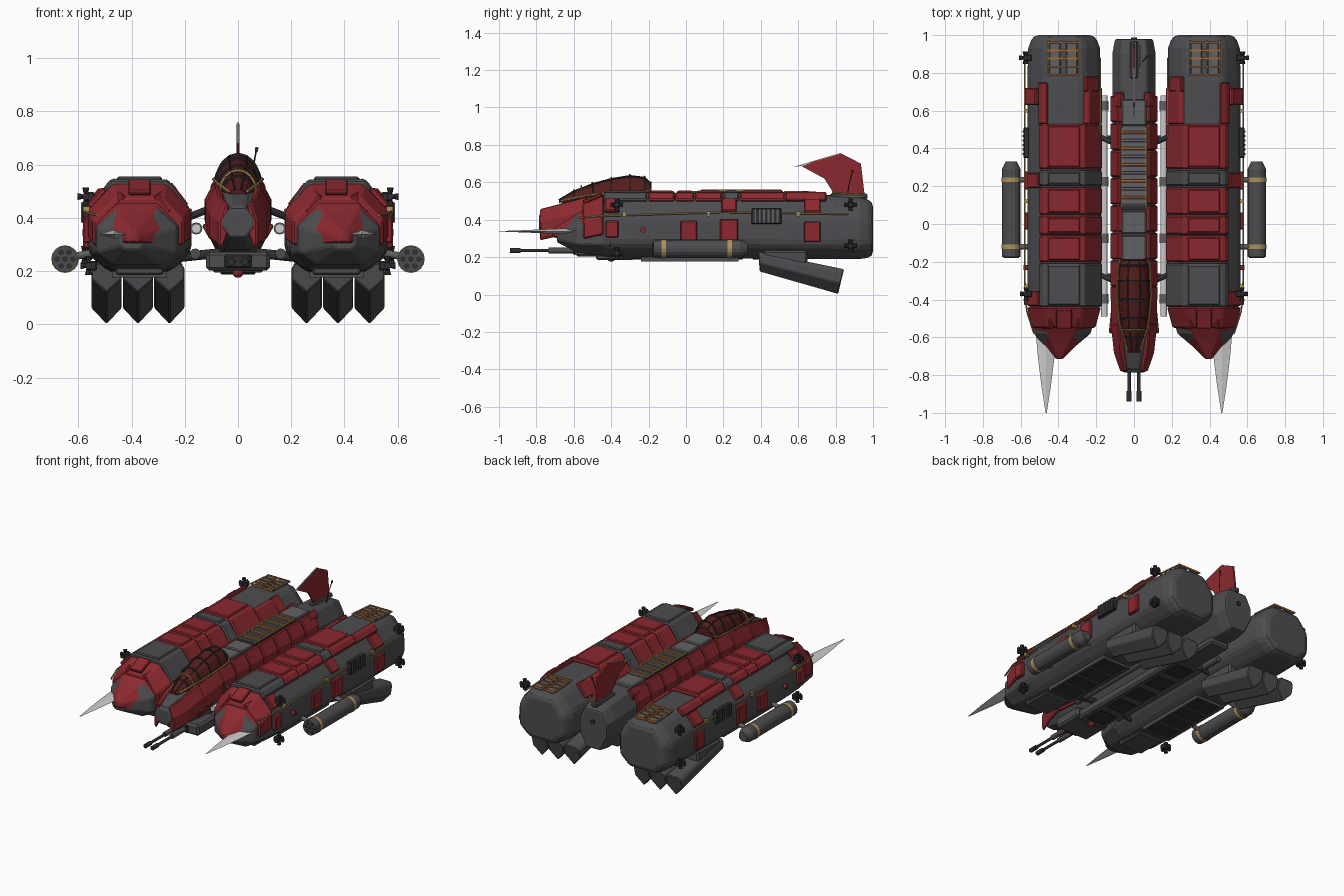
import bpy, bmesh, math
from mathutils import Vector

if "Cube" in bpy.data.objects:
    bpy.data.objects.remove(bpy.data.objects["Cube"])

def mat(name, r, g, b):
    m = bpy.data.materials.new(name)
    m.diffuse_color = (r, g, b, 1)
    m.use_nodes = True
    m.node_tree.nodes["Principled BSDF"].inputs["Base Color"].default_value = m.diffuse_color
    return m
DARK, MID = mat("dark_grey", .075, .075, .08), mat("mid_grey", .12, .12, .125)
BLACK, RED = mat("black_grey", .03, .03, .033), mat("red", .26, .022, .028)
GLASS, GOLD = mat("dark_red_glass", .09, .012, .012), mat("gold", .42, .29, .1)
ORANGE, STEEL = mat("orange", .4, .13, .03), mat("steel", .55, .55, .55)

def finish(name, bm, m, bevel=0, seg=1):
    bmesh.ops.recalc_face_normals(bm, faces=bm.faces[:])
    me = bpy.data.meshes.new(name)
    bm.to_mesh(me)
    bm.free()
    me.materials.append(m)
    o = bpy.data.objects.new(name, me)
    bpy.context.collection.objects.link(o)
    if bevel:
        b = o.modifiers.new("bevel", 'BEVEL')
        b.width, b.segments, b.limit_method, b.angle_limit = bevel, seg, 'ANGLE', .5
    return o

def loft(name, rings, m, bevel=0, seg=1):
    bm = bmesh.new()
    vs = [[bm.verts.new(p) for p in r] for r in rings]
    n = len(rings[0])
    for a, b in zip(vs, vs[1:]):
        for i in range(n):
            bm.faces.new((a[i], a[(i + 1) % n], b[(i + 1) % n], b[i]))
    bm.faces.new(vs[0])
    bm.faces.new(vs[-1])
    return finish(name, bm, m, bevel, seg)

def prism(name, y0, y1, pts, m, s=1, cx=0, bevel=.006):
    return loft(name, [[(s * (cx + x), y, z) for x, z in pts] for y in (y0, y1)], m, bevel)

def box(name, c, d, m, bevel=0, rot=None):
    bm = bmesh.new()
    bmesh.ops.create_cube(bm, size=1)
    bmesh.ops.scale(bm, vec=d, verts=bm.verts)
    o = finish(name, bm, m, bevel)
    o.location = c
    if rot: o.rotation_euler = rot
    return o

def rod(name, a, b, r, m, r2=None, n=12):
    a, b = Vector(a), Vector(b)
    bm = bmesh.new()
    bmesh.ops.create_cone(bm, cap_ends=True, segments=n, radius1=r, radius2=r if r2 is None else r2, depth=(b - a).length)
    o = finish(name, bm, m)
    o.location = (a + b) / 2
    o.rotation_mode = 'QUATERNION'
    o.rotation_quaternion = (b - a).to_track_quat('Z', 'Y')
    return o

def path(name, pts, r, m):
    for a, b in zip(pts, pts[1:]):
        rod(name, a, b, r, m, n=6)

SIDE = [(-.56, 0), (.56, 0), (1, .22), (1, .67), (.52, 1), (-.52, 1), (-1, .67), (-1, .22)]
UPPER = [(-1, .3), (1, .3), (1, .67), (.52, 1), (-.52, 1), (-1, .67)]
CORE = [(-.5, 0), (.5, 0), (1, .38), (1, .7), (.6, 1), (-.6, 1), (-1, .7), (-1, .38)]
def sections(prof, rows, s=1):
    # each row: y, centre x, half width, bottom z, top z
    return [[(s * (cx + u * hw), y, z0 + v * (z1 - z0)) for u, v in prof] for y, cx, hw, z0, z1 in rows]

C = .37
for s in (1, -1):
    # side hull and dark nose
    loft("side_hull", sections(SIDE, [(-.46, C, .185, .2, .51), (-.3, C, .195, .195, .525), (.75, C, .195, .19, .53),
         (.93, C, .19, .19, .52), (1, C, .165, .2, .5)], s), DARK, .03, 2)
    loft("side_nose_core", sections(SIDE, [(-.4, C, .185, .2, .5), (-.58, C + .01, .15, .225, .43),
         (-.69, C + .03, .04, .28, .35)], s), DARK, .006)
    # red nose armour in overlapping tiers
    loft("nose_armour_rear", sections(UPPER, [(-.44, C, .195, .23, .53), (-.55, C + .005, .17, .22, .475)], s), RED, .008)
    loft("nose_armour_front", sections(UPPER, [(-.52, C + .005, .165, .225, .475), (-.6, C + .015, .12, .24, .42),
         (-.715, C + .025, .018, .29, .35)], s), RED, .006)
    for k in (-1, 0, 1):
        box("nose_plate", (s * (C + k * .1), -.5, .515 - .05 * abs(k)), (.085, .11, .02), RED, .005, (.4, s * k * .85, 0))
    # nose blade
    loft("nose_blade", [[(s * x, y, .338 + t) for x, t in ((.465 - w, 0), (.465, h), (.465 + w, 0), (.465, -h))]
         for y, w, h in ((-.58, .055, .018), (-.72, .042, .012), (-.85, .026, .007), (-1, .003, .001))], STEEL)
    # top armour rows
    top = [(-.205, .41), (-.107, .545), (.107, .545), (.135, .508), (.1, .46), (-.17, .40)]
    for y0, y1, m in ((.29, .53, RED), (.2, .283, DARK), (.05, .193, RED), (-.055, .043, RED), (-.2, -.062, RED), (-.44, -.208, DARK)):
        prism("top_armour", y0, y1, top, m, s, C, .008)
        box("armour_cap", (s * C, (y0 + y1) / 2, .545), (.17, y1 - y0 - .02, .02), m, .006)
    prism("inner_rear_strip", .53, .72, [(-.205, .41), (-.13, .525), (-.1, .52), (-.17, .4)], RED, s, C)
    prism("inner_rear_tip", .7, .78, [(-.185, .45), (-.12, .535), (-.1, .52), (-.16, .44)], RED, s, C)
    prism("outer_rear_strip", .53, .75, [(.085, .53), (.09, .55), (.115, .54), (.14, .505), (.12, .49)], RED, s, C)
    # outer side panels
    for y, z, h, w in ((.015, .34, .11, .09), (.23, .345, .12, .095), (.675, .335, .11, .09), (-.395, .35, .09, .07)):
        box("side_panel", (s * .567, y, z), (.03, w, h), RED, .006)
    box("upper_side_panel", (s * .54, .675, .47), (.03, .09, .09), RED, .006, (0, -s * .7, 0))
    for y in (-.395, .23):
        box("upper_side_panel", (s * .53, y, .475), (.025, .08, .09), RED, .006, (0, -s * .72, 0))
    box("vent_frame", (s * .57, .43, .42), (.03, .16, .085), BLACK, .004)
    for i in range(6):
        box("vent_slat", (s * .585, .37 + i * .024, .42), (.012, .01, .075), MID)
    rod("port_light", (s * .55, -.23, .345), (s * .585, -.23, .345), .014, RED)
    # gold side pipes
    path("side_pipe", [(s * x, y, z) for x, y, z in ((.53, -.58, .41), (.568, -.46, .42), (.578, -.3, .425), (.578, .2, .44), (.578, .87, .43))], .005, GOLD)
    for y in (-.33, .12, .6):
        box("pipe_clamp", (s * .57, y, .43), (.025, .018, .025), GOLD)
    path("inner_pipe", [(s * .18, .48, .43), (s * .178, .88, .43)], .005, GOLD)
    # manoeuvring thruster clusters
    for y, z, x in ((.88, .48, .56), (.88, .26, .565), (-.37, .48, .56), (-.37, .22, .55)):
        box("thruster_block", (s * x, y, z), (.04, .035, .035), BLACK, .005)
        for d in ((0, 1, 0), (0, -1, 0), (0, 0, 1), (0, 0, -1), (.9, 0, 0)):
            e = Vector((s * (x + .012), y, z))
            rod("thruster_bell", e, e + Vector((s * d[0], d[1], d[2])) * .034, .006, BLACK, .013, 8)
    # rear top ladders
    for x in (.295, .385, .455):
        path("rear_ladder_rail", [(s * x, .78, .545), (s * x, .97, .53)], .005, GOLD)
    for i in range(5):
        y = .79 + i * .043
        box("rear_ladder_rung", (s * .375, y, .54 - i * .002), (.16, .009, .012), ORANGE)
    for x in (.33, .42):
        box("rear_ladder_base", (s * x, .875, .525), (.06, .17, .02), MID, .004)
    # missile pod
    rod("pod_body", (s * .65, -.175, .245), (s * .65, .29, .245), .049, DARK, n=16)
    rod("pod_tail", (s * .65, .29, .245), (s * .65, .33, .245), .049, DARK, .03, 16)
    for y in (-.12, .235):
        rod("pod_band", (s * .65, y - .012, .245), (s * .65, y + .012, .245), .052, GOLD, n=16)
        rod("pod_strut", (s * .54, y, .27), (s * .64, y, .25), .014, MID)
    for k in range(7):
        a, r = k * math.pi / 3, .03 if k < 6 else 0
        x, z = s * .65 + r * math.cos(a), .245 + r * math.sin(a)
        rod("pod_tube", (x, -.179, z), (x, -.16, z), .011, BLACK)
    # belly engines, tilted with V shaped keels
    for k in (-1, 0, 1):
        x = s * (.376 + k * .118)
        w = .057
        eng = [(-w, .45), (0, 0), (w, .45), (w, .85), (w - .015, 1), (.015 - w, 1), (-w, .85)]
        loft("belly_engine", [[(x + u, y0 + v * dy, z0 + v * (z1 - z0)) for u, v in eng]
             for y0, dy, z0, z1 in ((.395, -.01, .12, .23), (.812, .033, 0, .135))], DARK, .005)
        box("engine_mount", (x, .53, .2), (.1, .24, .07), DARK, .01)
    # belly doors
    box("belly_panel", (s * C, .02, .19), (.19, .5, .016), BLACK, .004)
    for e in (-1, 1):
        box("belly_door_edge", (s * C + e * .095, .02, .188), (.016, .52, .024), DARK)
        box("belly_door_edge", (s * C, .02 + e * .25, .188), (.2, .016, .024), DARK)
    for y in (-.1, .02, .14):
        box("belly_rib", (s * C, y, .186), (.18, .014, .016), DARK)
    box("belly_plate_front", (s * C, -.38, .2), (.18, .2, .03), DARK, .008)
    # links between hulls
    rod("link_pipe", (s * .157, -.49, .36), (s * .157, .68, .36), .018, STEEL)
    for y in (-.42, -.1, .2, .6):
        rod("link_pipe_collar", (s * .157, y, .36), (s * .157, y + .05, .36), .023, MID)
    rod("lower_pipe", (s * .16, -.35, .265), (s * .16, .6, .265), .02, DARK)
    for y in (-.28, .45):
        rod("hull_strut", (s * .09, y - .03, .44), (s * .22, y + .03, .39), .014, BLACK)
        rod("lower_strut", (s * .05, y, .27), (s * .24, y, .25), .018, BLACK)
    # centre hull red flanks
    flank = [(.06, .535), (.085, .545), (.125, .47), (.125, .385), (.1, .37), (.05, .45)]
    for i in range(7):
        y = -.33 + i * .145
        prism("centre_flank", y, y + .138, flank, RED, s)
    prism("flank_tail", .62, .7, [(.05, .53), (.08, .555), (.105, .52), (.09, .46)], RED, s)
    loft("nose_flank_rear", [[(s * x * k, y, z - dz) for x, z in flank] for y, k, dz in ((-.33, 1, 0), (-.56, .95, .035))], RED, .006)
    loft("nose_flank_front", [[(s * x * k, y, z - dz) for x, z in flank] for y, k, dz in ((-.53, .98, .02), (-.68, .85, .06), (-.78, .58, .085))], RED, .006)
    box("cheek_plate", (s * .105, -.5, .35), (.02, .16, .06), RED, .005, (0, s * .5, s * .1))
    # canopy edge rails
    path("canopy_rail", [(s * x, y, z) for x, y, z in ((.035, -.67, .5), (.077, -.53, .53), (.092, -.38, .545), (.085, -.22, .55), (.07, -.19, .56))], .006, GOLD)
    # twin gun barrels
    x = s * .026
    rod("gun_barrel", (x, -.9, .235), (x, -.55, .235), .009, BLACK)
    rod("gun_muzzle", (x, -.94, .235), (x, -.885, .235), .014, BLACK)
    rod("gun_sleeve", (x, -.735, .235), (x, -.58, .235), .016, DARK)
    path("centre_ladder_rail", [(s * .066, .08, .555), (s * .066, .51, .555)], .006, GOLD)

# centre hull
loft("centre_hull", sections(CORE, [(-.785, 0, .06, .325, .43), (-.6, 0, .1, .28, .5), (-.35, 0, .115, .255, .53), (.6, 0, .115, .24, .535),
     (.9, 0, .115, .23, .52), (.98, 0, .1, .24, .5)]), DARK, .01, 2)
loft("nose_top", sections(UPPER, [(-.6, 0, .07, .4, .515), (-.77, 0, .045, .38, .445)]), DARK, .006)
rod("tail_socket", (0, .96, .42), (0, .988, .42), .015, BLACK)
for y0, y1 in ((-.19, -.06), (-.05, .07), (.52, .66)):
    box("spine_plate", (0, (y0 + y1) / 2, .54), (.13, y1 - y0, .025), MID, .006)
box("ladder_bed", (0, .295, .535), (.13, .44, .025), BLACK)
for i in range(10):
    box("centre_ladder_rung", (0, .1 + i * .043, .555), (.125, .012, .012), ORANGE if i % 2 else MID)
    box("ladder_step", (0, .12 + i * .043, .546), (.12, .022, .014), MID)

# canopy with ribs
can = [(-.68, .03, .0), (-.6, .055, .045), (-.5, .075, .078), (-.4, .085, .098), (-.3, .085, .107), (-.22, .078, .092), (-.19, .07, .06)]
def arc(y, w, h, g=0):
    return [((w + g) * math.cos(a), y, .49 + (y + .68) * .07 + (h + g) * math.sin(a)) for a in [math.pi * i / 8 for i in range(9)]]
loft("canopy", [arc(y, w, h + .015) for y, w, h in can], GLASS)
for y, w, h in can[1:]:
    path("canopy_rib", arc(y, w, h + .015, .002), .005, BLACK)
for i in (3, 5):
    path("canopy_stringer", [arc(y, w, h + .015, .002)[i] for y, w, h in can], .004, BLACK)
path("canopy_front_frame", arc(-.56, .065, .077, .004), .006, GOLD)

# belly keel and gun housing
box("gun_housing", (0, -.49, .237), (.24, .2, .07), DARK, .012)
box("gun_face", (0, -.595, .237), (.1, .02, .05), BLACK, .006)
box("belly_keel", (0, .06, .225), (.2, .95, .06), DARK, .012)
for i in range(5):
    box("keel_panel", (0, -.3 + i * .18, .195), (.13, .13, .014), BLACK, .004)
box("keel_tail", (0, .66, .225), (.14, .3, .05), DARK, .012)
bm = bmesh.new()
bmesh.ops.create_uvsphere(bm, u_segments=12, v_segments=8, radius=.022)
finish("belly_light", bm, RED).location = (0, -.4, .197)

# tail fin, its blade edge and aerial
fin = [(.62, .685), (.68, .71), (.83, .753), (.935, .7), (.955, .53), (.79, .54), (.74, .62)]
loft("tail_fin", [[(x, y, z) for y, z in fin] for x in (-.006, .006)], RED)
loft("fin_blade", [[(x, y, z) for y, z in ((.57, .68), (.7, .72), (.83, .758), (.83, .745), (.69, .7))] for x in (-.003, .003)], STEEL)
box("fin_root", (0, .87, .525), (.04, .2, .03), DARK, .006)
path("fin_root_pipe", [(.03, .8, .53), (.03, .95, .53)], .005, GOLD)
path("aerial", [(.045, .86, .5), (.055, .87, .58), (.07, .89, .66)], .003, BLACK)
rod("aerial_tip", (.069, .889, .65), (.071, .891, .665), .006, BLACK)
